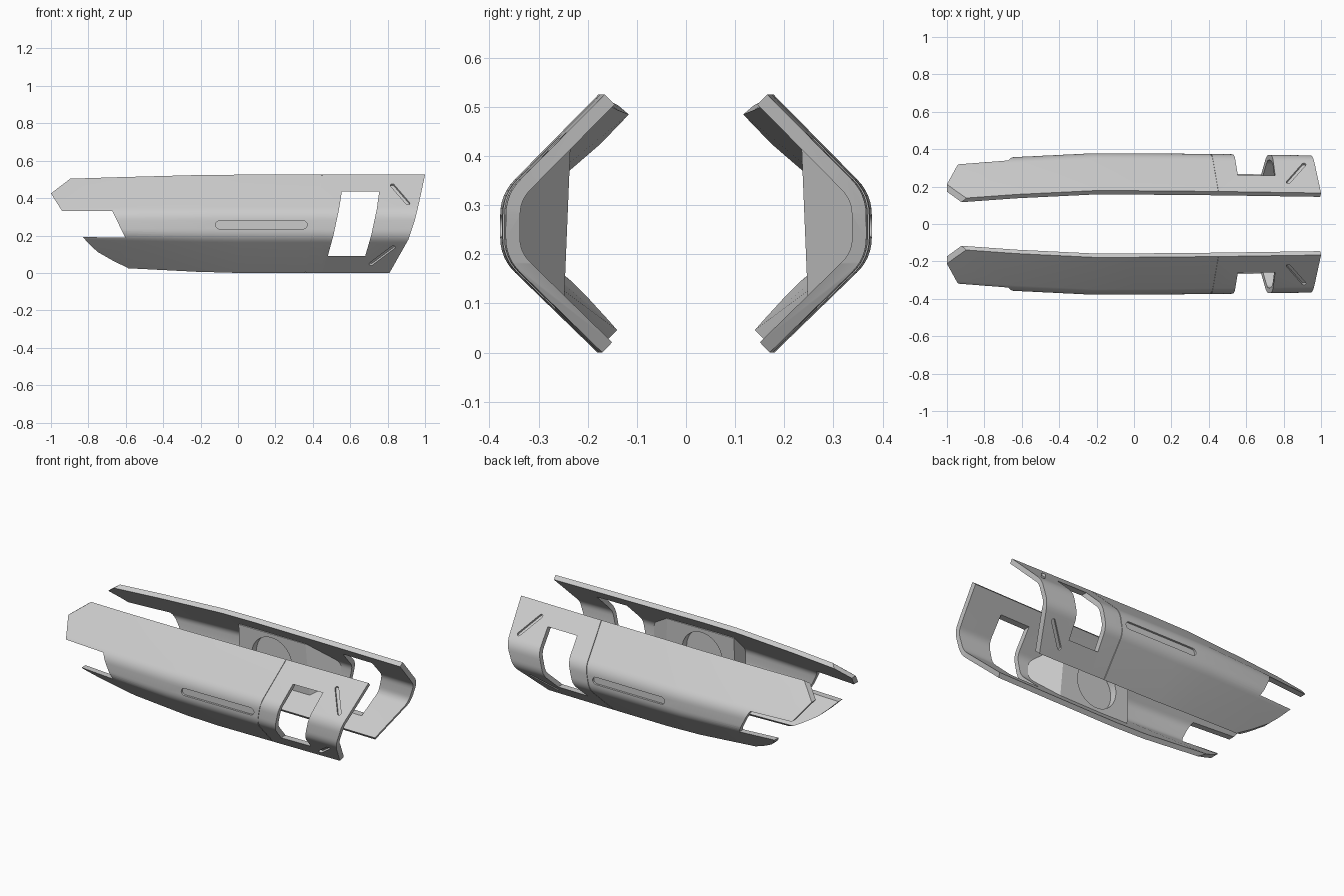
import bpy, bmesh, math
from mathutils import Vector

if "Cube" in bpy.data.objects:
    bpy.data.objects.remove(bpy.data.objects["Cube"])


def make(name, bm):
    bmesh.ops.recalc_face_normals(bm, faces=bm.faces)
    me = bpy.data.meshes.new(name)
    bm.to_mesh(me)
    bm.free()
    ob = bpy.data.objects.new(name, me)
    bpy.context.collection.objects.link(ob)
    return ob


def loft(name, rings):
    """Closed solid through rings of equal point count."""
    bm = bmesh.new()
    vs = [[bm.verts.new(p) for p in r] for r in rings]
    n = len(vs[0])
    for a, b in zip(vs, vs[1:]):
        for i in range(n):
            j = (i + 1) % n
            bm.faces.new((a[i], a[j], b[j], b[i]))
    bm.faces.new(vs[0])
    bm.faces.new(vs[-1])
    return make(name, bm)


def prism_y(name, pts, y0, y1):
    return loft(name, [[(x, y, z) for x, z in pts] for y in (y0, y1)])


def activate(ob):
    bpy.ops.object.select_all(action='DESELECT')
    ob.select_set(True)
    bpy.context.view_layer.objects.active = ob


def boolean(ob, cutter, op='DIFFERENCE'):
    m = ob.modifiers.new("cut", 'BOOLEAN')
    m.operation, m.solver, m.object = op, 'EXACT', cutter
    activate(ob)
    bpy.ops.object.modifier_apply(modifier=m.name)
    bpy.data.objects.remove(cutter)


def stadium(p, q, normal, width, depth):
    """Round-ended groove cutter from p to q, sunk along the normal."""
    p, q, n = Vector(p), Vector(q), Vector(normal).normalized()
    d = (q - p).normalized()
    s, r = n.cross(d), width / 2
    ring = []
    for c, start in ((q, -90), (p, 90)):
        for i in range(9):
            a = math.radians(start + i * 22.5)
            ring.append(c + r * (math.cos(a) * d + math.sin(a) * s))
    return loft("groove", [[v - n * depth for v in ring], [v + n * 0.03 for v in ring]])


# Cross-section centre line in (y, z): two slopes, a flat side, rounded corners
def corner(a, c, b, r=0.042, steps=6):
    a, b, c = Vector(a), Vector(b), Vector(c)
    s, e = c + (a - c).normalized() * r, c + (b - c).normalized() * r
    return [s * (1 - t) ** 2 + c * 2 * t * (1 - t) + e * t * t
            for t in (i / steps for i in range(steps + 1))]


TOP, UP, LOW, BOT = (0.178, 0.525), (0.378, 0.322), (0.378, 0.192), (0.18, 0.0)
outline = [Vector(TOP)] + corner(TOP, UP, LOW) + corner(UP, LOW, BOT) + [Vector(BOT)]


def offset(d):
    """Outline moved by d along its outward normal."""
    out = []
    for i, p in enumerate(outline):
        ns = []
        for k in (i - 1, i):
            if 0 <= k < len(outline) - 1:
                t = (outline[k + 1] - outline[k]).normalized()
                ns.append(Vector((-t.y, t.x)))
        n = sum(ns, Vector((0, 0))).normalized()
        out.append(p + n * d / n.dot(ns[0]))
    return out


def band(inner, outer):
    return offset(outer) + offset(inner)[::-1]


# Stations along x: position, inward shift, top drop, bottom rise
stations = [(-1.05, 0.05, 0.026, 0.052), (-0.63, 0.02, 0.013, 0.027),
            (-0.22, 0.0, 0.002, 0.006), (0, 0, 0, 0),
            (0.45, 0.004, 0, 0), (1.05, 0.013, 0, 0)]
rings = []
for x, dy, dt, db in stations:
    ring = []
    for y, z in band(-0.029, 0):
        k = (z - 0.262) / 0.262
        ring.append((x, y - dy, z - (dt if k > 0 else db) * k))
    rings.append(ring)
shell = loft("side_shells", rings)

# Side silhouette with the notched left end and raked right end
silhouette = [(1.017, 0.6), (1.0, 0.525), (0.967, 0.37), (0.945, 0.28), (0.912, 0.18),
              (0.81, 0.0), (0.78, -0.05), (-0.5, -0.05), (-0.59, 0.027), (-0.67, 0.066),
              (-0.75, 0.112), (-0.79, 0.148), (-0.83, 0.192), (-0.602, 0.188),
              (-0.672, 0.33), (-0.94, 0.33), (-1.0, 0.425), (-0.895, 0.505), (-0.78, 0.6)]
boolean(shell, prism_y("trim", silhouette, 0.02, 0.6), 'INTERSECT')

# Slanted window
window = [(0.555, 0.435), (0.755, 0.435), (0.742, 0.34), (0.712, 0.2), (0.68, 0.09),
          (0.48, 0.09), (0.51, 0.2), (0.54, 0.34)]
boolean(shell, prism_y("window", window, 0.02, 0.6))

# Long side slot and the two diagonal slits
for p, q, n, w in (((-0.098, 0.378, 0.257), (0.348, 0.375, 0.257), (0, 1, 0), 0.044),
                   ((0.825, 0.223, 0.468), (0.908, 0.317, 0.372), (0, 1, 1), 0.022),
                   ((0.712, 0.22, 0.05), (0.83, 0.31, 0.138), (0, 1, -1), 0.022)):
    boolean(shell, stadium(p, q, n, w, 0.012))

# Fine slanted seam around the shell
boolean(shell, loft("seam", [[(x + 0.17 * (z - 0.262), y, z) for y, z in band(-0.007, 0.015)]
                             for x in (0.403, 0.407)]))

# Inner mounting block with a sloped end and a round recess
mid = offset(-0.015)[1:-1]
section = [(0.235, 0.42), (0.246, 0.428)] + [tuple(v) for v in mid] + [(0.259, 0.096), (0.248, 0.105)]
block = loft("inner_blocks", [[(-0.16, y, z) for y, z in section],
                              [(0.30 + (y - 0.24) * 1.5, y, z) for y, z in section]])
disc = [(0.06 + 0.135 * math.cos(a), 0.262 + 0.135 * math.sin(a))
        for a in (i * math.tau / 48 for i in range(48))]
boolean(block, prism_y("recess", disc, 0.1, 0.285))

# Mirror to the other side and shade
for ob in (shell, block):
    m = ob.modifiers.new("mirror", 'MIRROR')
    m.use_axis = (False, True, False)
    m.use_mirror_merge = False
    activate(ob)
    bpy.ops.object.modifier_apply(modifier=m.name)
    bpy.ops.object.shade_smooth_by_angle(angle=math.radians(25))
